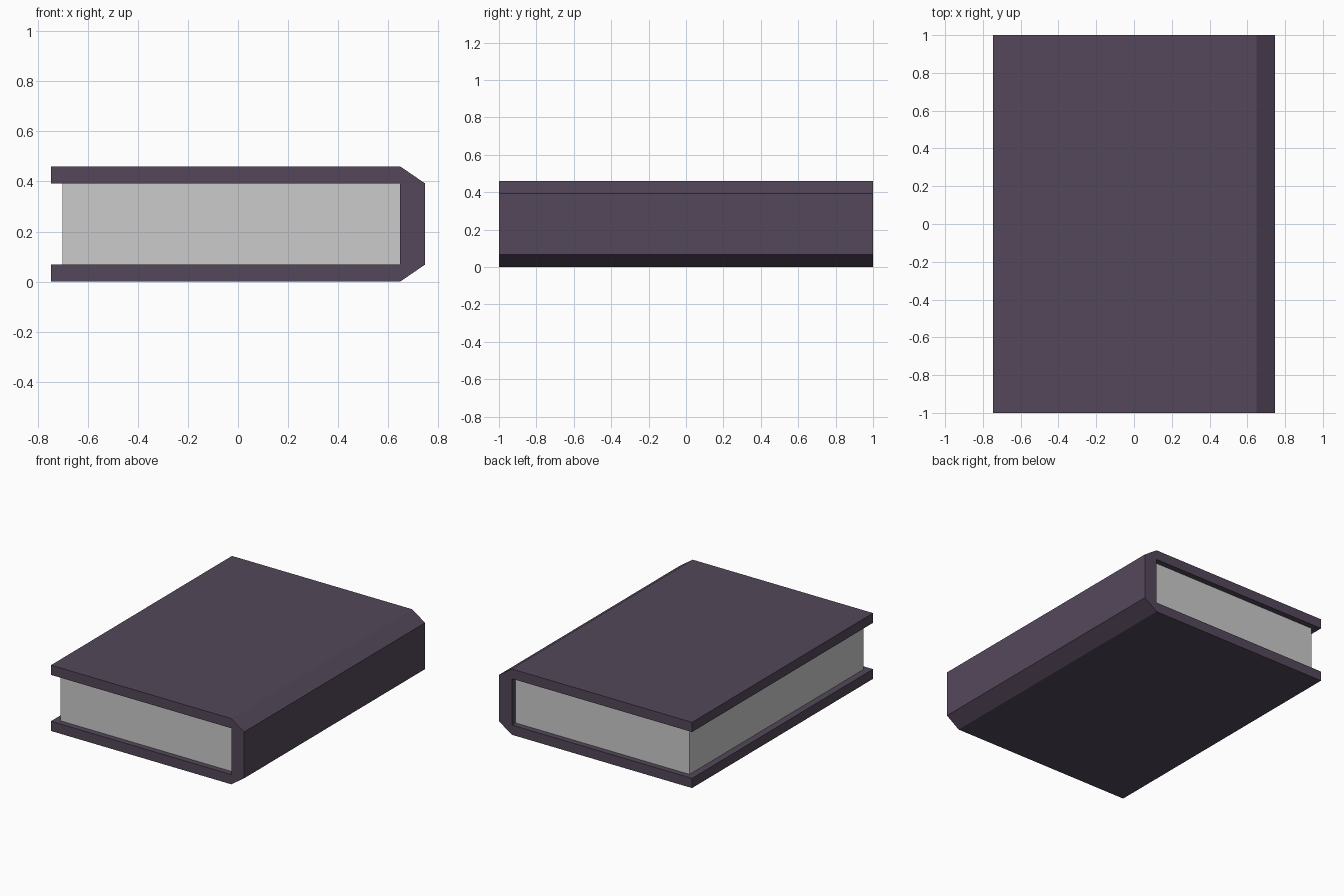
import bpy
import bmesh

cube = bpy.data.objects.get("Cube")
if cube:
    bpy.data.objects.remove(cube, do_unlink=True)


def material(name, colour):
    mat = bpy.data.materials.new(name)
    mat.use_nodes = True
    mat.diffuse_color = colour
    mat.node_tree.nodes["Principled BSDF"].inputs["Base Color"].default_value = colour
    return mat


def extrude_profile(name, profile, half_depth, mat):
    """Extrude an x-z outline along y, centred on y = 0."""
    bm = bmesh.new()
    face = bm.faces.new([bm.verts.new((x, -half_depth, z)) for x, z in profile])
    result = bmesh.ops.extrude_face_region(bm, geom=[face])
    verts = [v for v in result["geom"] if isinstance(v, bmesh.types.BMVert)]
    bmesh.ops.translate(bm, verts=verts, vec=(0, 2 * half_depth, 0))
    bmesh.ops.recalc_face_normals(bm, faces=bm.faces)
    mesh = bpy.data.meshes.new(name)
    bm.to_mesh(mesh)
    bm.free()
    mesh.materials.append(mat)
    obj = bpy.data.objects.new(name, mesh)
    bpy.context.collection.objects.link(obj)
    return obj


purple = material("dusky purple", (0.088, 0.064, 0.102, 1))
paper = material("paper grey", (0.6, 0.6, 0.6, 1))

height, board = 0.46, 0.068
fore_edge, hinge, spine = -0.747, 0.648, 0.747
page_edge = -0.70

# Cover: two boards joined by a chamfered spine, outlined as one C shape
lower = [(fore_edge, board), (fore_edge, 0), (hinge, 0), (spine, board)]
upper = [(x, height - z) for x, z in reversed(lower)]
inner = [(hinge, height - board), (hinge, board)]
extrude_profile("cover", lower + upper + inner, 1.0, purple)

# Page block: set back from the cover on its three open sides
pages = [(page_edge, board), (hinge, board),
         (hinge, height - board), (page_edge, height - board)]
extrude_profile("pages", pages, 0.96, paper)
